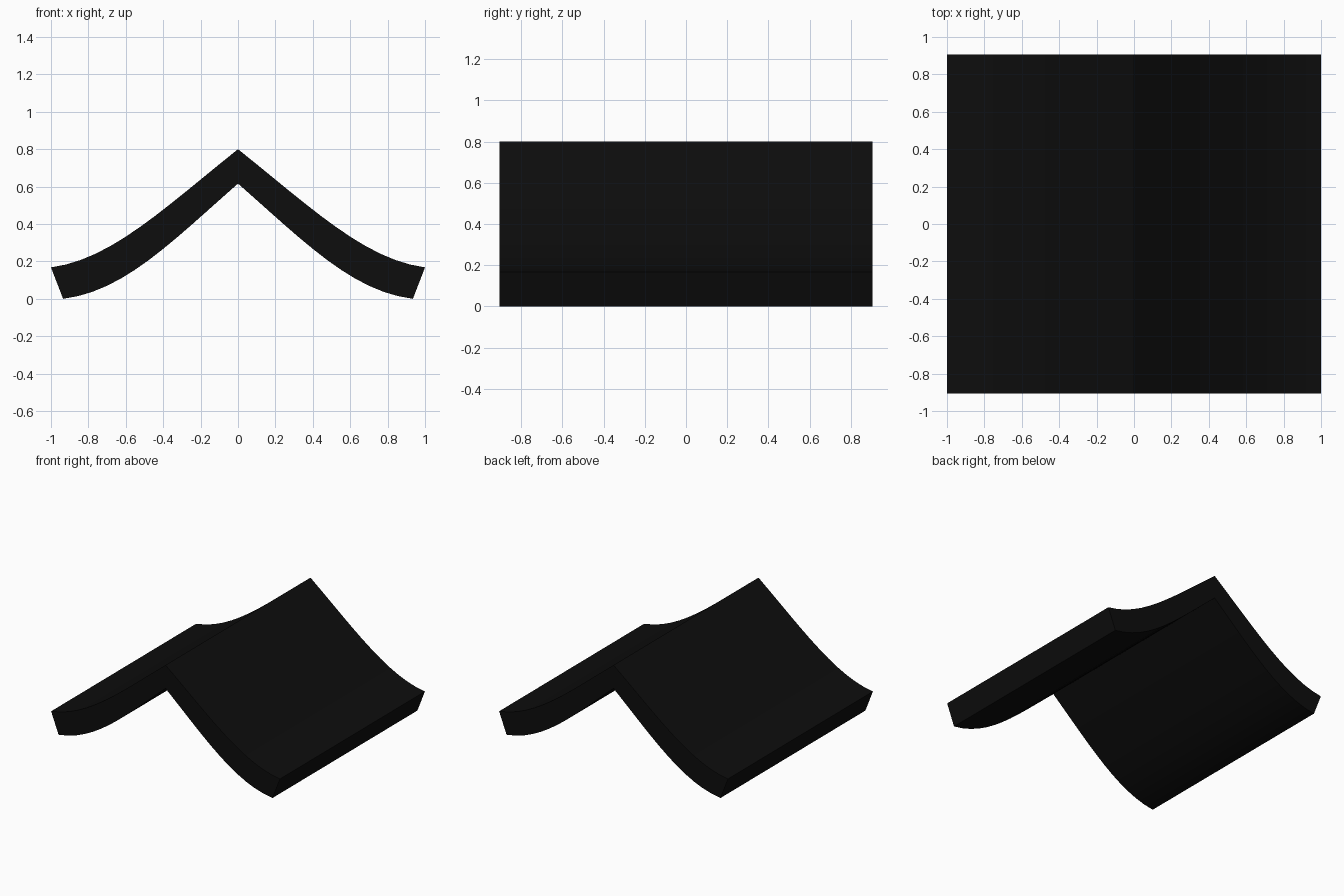
import bpy, bmesh
from mathutils import Vector
from mathutils.geometry import interpolate_bezier

if "Cube" in bpy.data.objects:
    bpy.data.objects.remove(bpy.data.objects["Cube"])

HALF_DEPTH = 0.905
STEPS = 13


def curve(*pts):
    return interpolate_bezier(*[Vector((x, z)) for x, z in pts], STEPS)


# right half of the cross-section: upper and lower edge, ridge to eave
top = curve((0, 0.80), (0.40, 0.48), (0.68, 0.21), (1, 0.168))
bottom = curve((0, 0.616), (0.36, 0.30), (0.61, 0.04), (0.935, 0.0))


def full(half):
    # mirror a half edge so it runs left eave -> ridge -> right eave
    return [(-p.x, p.y) for p in reversed(half[1:])] + [(p.x, p.y) for p in half]


bm = bmesh.new()
t, b = full(top), full(bottom)
rows = [[bm.verts.new((x, y, z)) for x, z in edge]
        for edge, y in ((t, -HALF_DEPTH), (t, HALF_DEPTH), (b, HALF_DEPTH), (b, -HALF_DEPTH))]

# skin the four long sides: top, back, underside, front
for k in range(4):
    r, s = rows[k], rows[(k + 1) % 4]
    for i in range(len(r) - 1):
        bm.faces.new((r[i], r[i + 1], s[i + 1], s[i]))
# eave ends
for i in (0, -1):
    bm.faces.new([r[i] for r in rows])
bmesh.ops.recalc_face_normals(bm, faces=bm.faces)

mesh = bpy.data.meshes.new("curved_roof")
bm.to_mesh(mesh)
bm.free()
roof = bpy.data.objects.new("curved_roof", mesh)
bpy.context.collection.objects.link(roof)

# near-black roof colour
mat = bpy.data.materials.new("dark_roof")
mat.diffuse_color = (0.004, 0.004, 0.004, 1)
mat.use_nodes = True
mat.node_tree.nodes["Principled BSDF"].inputs["Base Color"].default_value = mat.diffuse_color
mesh.materials.append(mat)

bpy.context.view_layer.objects.active = roof
roof.select_set(True)
bpy.ops.object.shade_smooth_by_angle()
